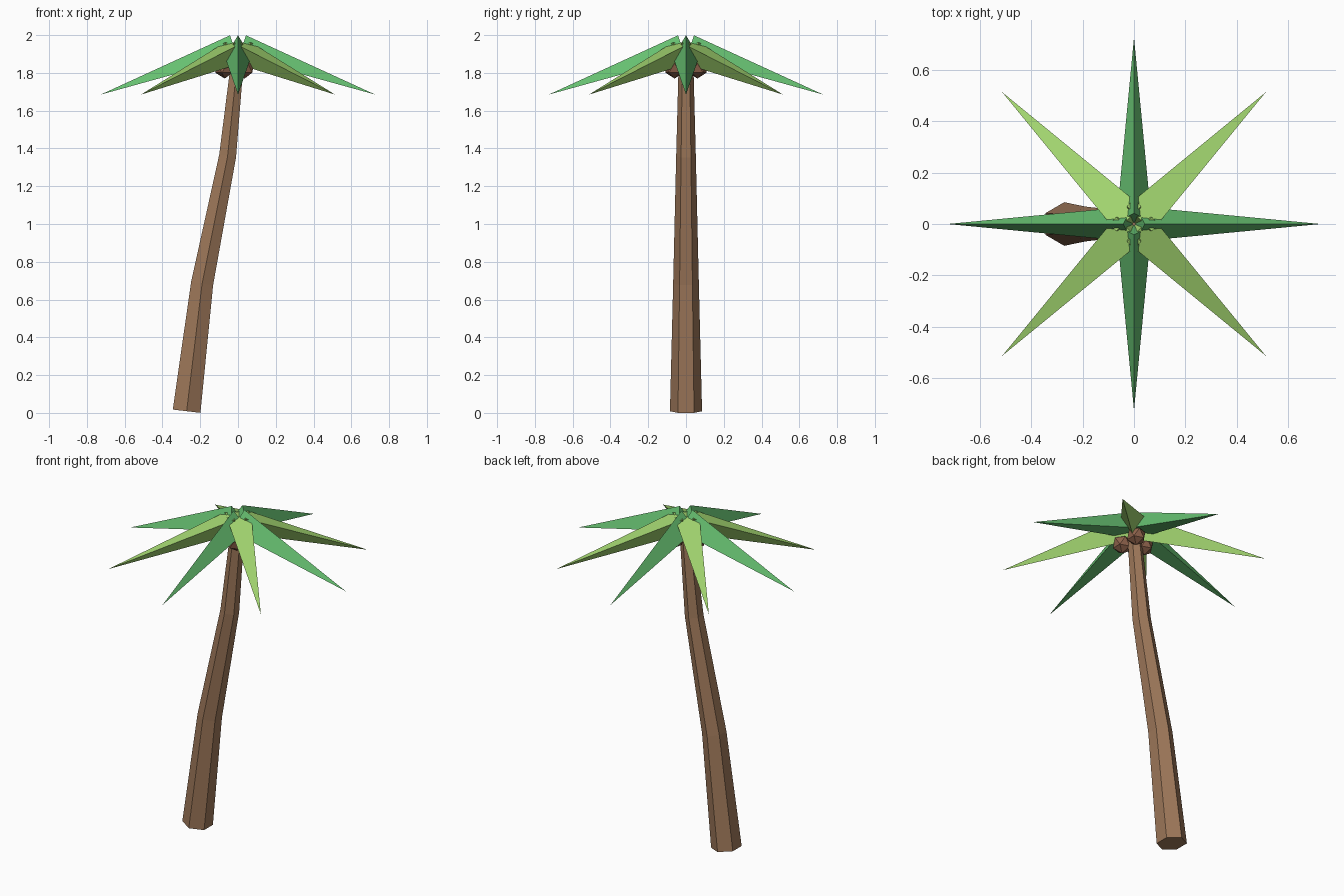
import bpy, bmesh, math
from mathutils import Vector, Matrix

if "Cube" in bpy.data.objects:
    bpy.data.objects.remove(bpy.data.objects["Cube"])


def material(name, rgb):
    m = bpy.data.materials.new(name)
    m.diffuse_color = [(c / 255) ** 2.2 for c in rgb] + [1]
    m.use_nodes = True
    m.node_tree.nodes["Principled BSDF"].inputs["Base Color"].default_value = m.diffuse_color
    return m


bark = material("bark brown", (156, 119, 90))
husk = material("coconut brown", (140, 98, 76))
deep = material("deep green", (102, 190, 112))
light = material("light green", (162, 214, 112))


def finish(bm, name, mat):
    bmesh.ops.recalc_face_normals(bm, faces=bm.faces)
    mesh = bpy.data.meshes.new(name)
    bm.to_mesh(mesh)
    bm.free()
    mesh.materials.append(mat)
    ob = bpy.data.objects.new(name, mesh)
    bpy.context.collection.objects.link(ob)


# Trunk: hexagonal rings (x, z, radius, lean) along a bent path
bm = bmesh.new()
rings = []
for x, z, r, lean in [(-0.272, 0.009, 0.085, 6.7), (-0.19, 0.685, 0.068, 9),
                      (-0.055, 1.36, 0.052, 9), (0.0, 1.89, 0.038, 6)]:
    place = Matrix.Translation((x, 0, z)) @ Matrix.Rotation(math.radians(lean), 4, 'Y')
    angles = [math.radians(30 + 60 * i) for i in range(6)]
    rings.append([bm.verts.new(place @ Vector((r * math.cos(a), r * math.sin(a), 0)))
                  for a in angles])
for low, high in zip(rings, rings[1:]):
    for i in range(6):
        j = (i + 1) % 6
        bm.faces.new((low[i], low[j], high[j], high[i]))
bm.faces.new(rings[0])
bm.faces.new(rings[-1])
finish(bm, "trunk", bark)

# Fronds: three-sided spikes, ridge up on the deep ones, keel down on the light ones
start, tip = Vector((0.017, 0, 1.923)), Vector((0.727, 0, 1.685))
axis = (tip - start).normalized()
side = Vector((0, 1, 0))
up = axis.cross(side)
for k in range(8):
    turn = Matrix.Rotation(math.radians(45 * k), 4, 'Z')
    flip = math.pi * (k % 2)
    bm = bmesh.new()
    base = []
    for i in range(3):
        a = flip + i * math.tau / 3
        base.append(bm.verts.new(turn @ (start + 0.08 * (up * math.cos(a) + side * math.sin(a)))))
    end = bm.verts.new(turn @ tip)
    bm.faces.new(base)
    for i in range(3):
        bm.faces.new((base[i], base[(i + 1) % 3], end))
    finish(bm, f"frond_{k + 1}", light if k % 2 else deep)

# Coconuts: three around the trunk top
for k in range(3):
    a = math.radians(60 + 120 * k)
    bm = bmesh.new()
    bmesh.ops.create_icosphere(bm, subdivisions=1, radius=0.056, matrix=Matrix.Translation(
        (0.07 * math.cos(a), 0.07 * math.sin(a), 1.826)))
    finish(bm, f"coconut_{k + 1}", husk)
